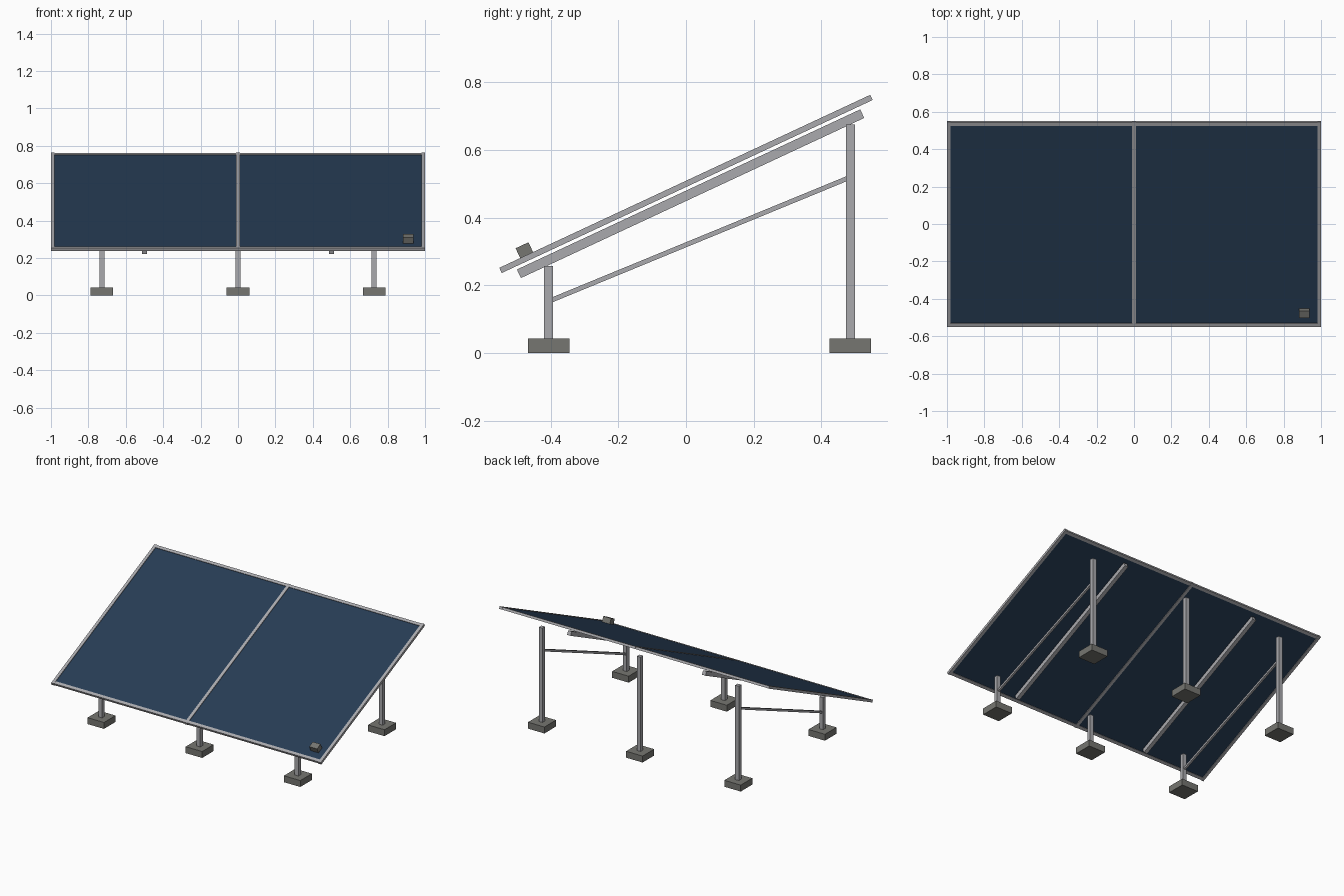
import bpy
from math import radians, atan2, hypot
from mathutils import Matrix, Vector

cube = bpy.data.objects.get("Cube")
if cube:
    bpy.data.objects.remove(cube, do_unlink=True)


def material(name, rgb):
    mat = bpy.data.materials.new(name)
    mat.use_nodes = True
    mat.diffuse_color = (*rgb, 1)
    mat.node_tree.nodes["Principled BSDF"].inputs["Base Color"].default_value = (*rgb, 1)
    return mat


metal = material("light grey metal", (0.40, 0.40, 0.42))
glass = material("dark blue glass", (0.02, 0.045, 0.09))
concrete = material("dark grey concrete", (0.18, 0.18, 0.165))

# Tilted frame of reference shared by everything fixed to the panel
TILT = Matrix.Translation((0, 0, 0.5)) @ Matrix.Rotation(radians(25), 4, 'X')


def box(name, centre, size, mat, frame=Matrix()):
    bpy.ops.mesh.primitive_cube_add(size=1)
    obj = bpy.context.object
    obj.name = name
    obj.data.transform(Matrix.Diagonal((*size, 1)))
    obj.matrix_world = frame @ Matrix.Translation(centre)
    obj.data.materials.append(mat)
    return obj


# Two glass panels with a rail beneath each
for side, x in (("right", -0.5), ("left", 0.5)):
    box(side + "_glass_panel", (x, 0, 0), (0.985, 1.19, 0.009), glass, TILT)
    box(side + "_support_rail", (x, 0, -0.032), (0.026, 1.12, 0.028), metal, TILT)

# Metal frame around and between the panels
for name, x in (("right_frame_bar", -0.99), ("middle_frame_bar", 0), ("left_frame_bar", 0.99)):
    box(name, (x, 0, 0), (0.02, 1.21, 0.017), metal, TILT)
for name, y in (("lower_frame_bar", -0.593), ("upper_frame_bar", 0.593)):
    box(name, (0, y, 0), (1.98, 0.02, 0.016), metal, TILT)

# Small sensor box on the lower left corner
box("sensor_box", (0.91, -0.516, 0.022), (0.058, 0.042, 0.037), concrete, TILT)

# Posts on concrete footings
FRONT_Y, BACK_Y = -0.406, 0.486
for side, x in (("right", -0.728), ("middle", 0), ("left", 0.728)):
    for end, y, top in (("front", FRONT_Y, 0.258), ("back", BACK_Y, 0.675)):
        box(f"{side}_{end}_footing", (x, y, 0.0215), (0.122, 0.122, 0.043), concrete)
        height = top - 0.02
        box(f"{side}_{end}_post", (x, y, 0.02 + height / 2), (0.027, 0.027, height), metal)

# Sloping braces between the outer posts
start, end = Vector((0, FRONT_Y, 0.153)), Vector((0, BACK_Y, 0.520))
span = end - start
slope = Matrix.Rotation(atan2(span.z, span.y), 4, 'X')
for side, x in (("right", -0.728), ("left", 0.728)):
    middle = (start + end) / 2 + Vector((x, 0, 0))
    box(side + "_brace", (0, 0, 0), (0.014, hypot(span.y, span.z), 0.014), metal,
        Matrix.Translation(middle) @ slope)
